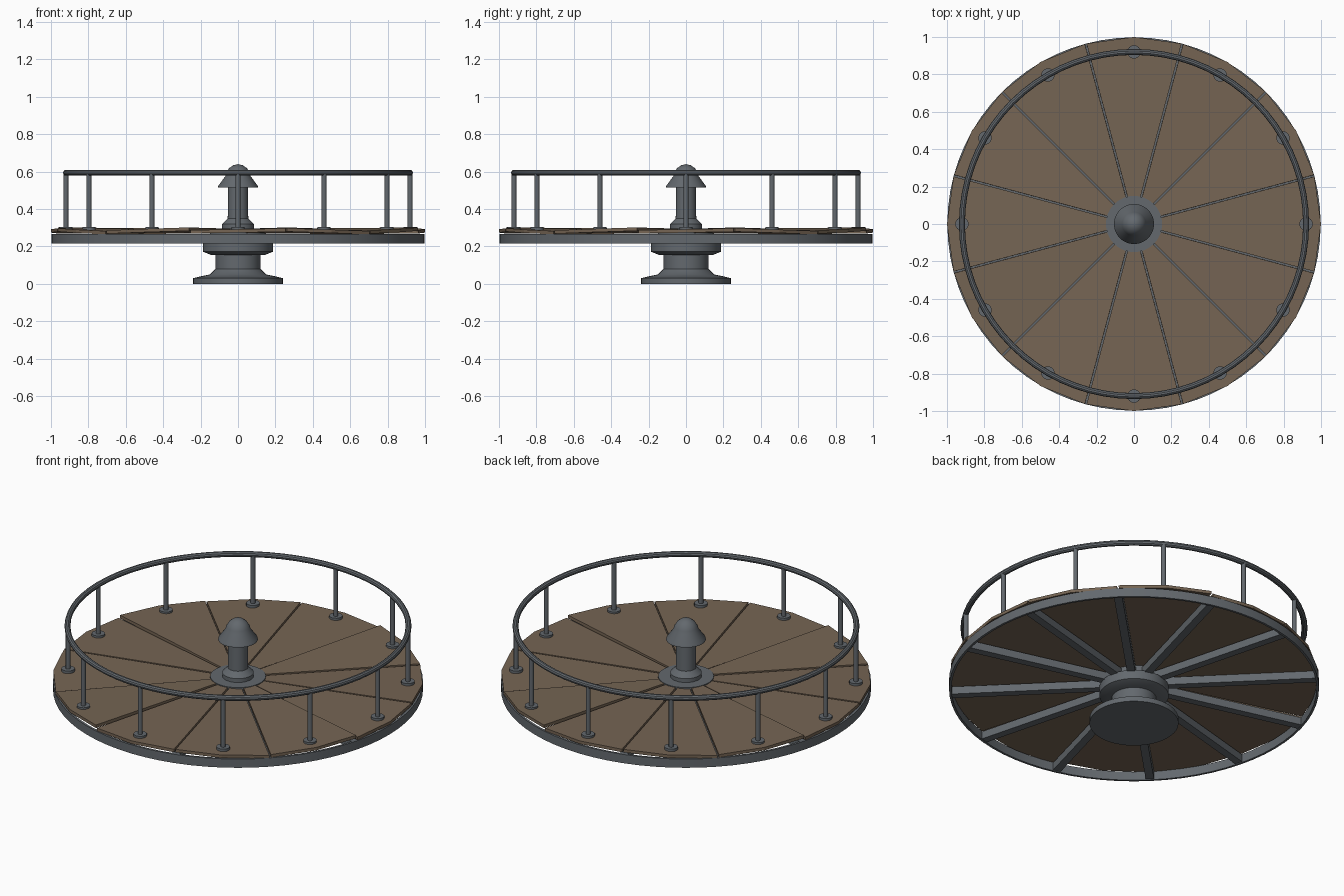
import bpy, bmesh
from math import sin, cos, pi, radians
from mathutils import Matrix, Vector

cube = bpy.data.objects.get("Cube")
if cube:
    bpy.data.objects.remove(cube)


def material(name, rgb):
    m = bpy.data.materials.new(name)
    m.use_nodes = True
    m.diffuse_color = (*rgb, 1)
    m.node_tree.nodes["Principled BSDF"].inputs["Base Color"].default_value = (*rgb, 1)
    return m


METAL = material("grey_metal", (0.125, 0.14, 0.155))
WOOD = material("brown_wood", (0.18, 0.13, 0.088))


def finish(bm, name, mat, smooth=True):
    bmesh.ops.recalc_face_normals(bm, faces=bm.faces)
    mesh = bpy.data.meshes.new(name)
    bm.to_mesh(mesh)
    bm.free()
    mesh.materials.append(mat)
    ob = bpy.data.objects.new(name, mesh)
    bpy.context.collection.objects.link(ob)
    if smooth:
        bpy.ops.object.select_all(action='DESELECT')
        ob.select_set(True)
        bpy.context.view_layer.objects.active = ob
        bpy.ops.object.shade_smooth_by_angle(angle=radians(35))
    return ob


def lathe(name, profile, steps=48, closed=False):
    """Spin an (r, z) profile round the z axis."""
    bm = bmesh.new()
    vs = [bm.verts.new((r, 0, z)) for r, z in profile]
    es = [bm.edges.new(p) for p in zip(vs, vs[1:])]
    if closed:
        es.append(bm.edges.new((vs[-1], vs[0])))
    bmesh.ops.spin(bm, geom=vs + es, cent=(0, 0, 0), axis=(0, 0, 1),
                   angle=2 * pi, steps=steps)
    bmesh.ops.remove_doubles(bm, verts=bm.verts, dist=1e-5)
    return finish(bm, name, METAL)


# Pedestal, bearing and centre column
lathe("pedestal", [(0, 0), (0.24, 0), (0.24, 0.03), (0.2, 0.04), (0.15, 0.05),
                   (0.12, 0.08), (0.12, 0.16), (0, 0.16)])
lathe("bearing", [(0, 0.155), (0.145, 0.155), (0.187, 0.172), (0.187, 0.225), (0, 0.225)])
lathe("hub_plate", [(0, 0.22), (0.15, 0.22), (0.15, 0.297), (0, 0.297)])
lathe("column", [(0, 0.29), (0.085, 0.29), (0.085, 0.32), (0.055, 0.35),
                 (0.052, 0.53), (0, 0.53)])
lathe("column_cap", [(0, 0.515), (0.107, 0.515), (0.105, 0.525), (0.068, 0.575),
                     (0.064, 0.592), (0.048, 0.618), (0.026, 0.634), (0, 0.64)])

# Deck rim and hand rail
lathe("deck_rim", [(0.985, 0.215), (0.998, 0.215), (0.998, 0.267), (0.985, 0.267)], 72, True)
lathe("hand_rail", [(0.92 + 0.016 * cos(a * pi / 5), 0.594 + 0.016 * sin(a * pi / 5))
                    for a in range(10)], 72, True)

# Wooden deck boards: three slightly warped kinds repeated round the deck
lean = (0.018, -0.03, 0.03)
drop = (0.0, -0.002, 0.002)
for i in range(12):
    bm = bmesh.new()
    half, gap = pi / 12, 0.005
    outline = [Vector((cos(a) * r, sin(a) * r, 0.292)) for r, a in
               ((0.1, -half), (1, -half), (1, 0), (1, half), (0.1, half))]
    for v in outline:
        side = (v.y > 0.001) - (v.y < -0.001)
        v.x -= side * side * gap * sin(half)
        v.y -= side * gap
    face = bm.faces.new([bm.verts.new(v) for v in outline])
    ext = bmesh.ops.extrude_face_region(bm, geom=[face])
    low = [g for g in ext["geom"] if isinstance(g, bmesh.types.BMVert)]
    bmesh.ops.translate(bm, verts=low, vec=(0, 0, -0.018))
    pivot = Matrix.Translation((0, 0, 0.283 + drop[i % 3]))
    warp = pivot @ Matrix.Rotation(lean[i % 3], 4, 'X') @ Matrix.Translation((0, 0, -0.283))
    bm.transform(Matrix.Rotation(i * pi / 6, 4, 'Z') @ warp)
    finish(bm, f"deck_board_{i + 1}", WOOD, False)

# Support beams under the joints, rail posts and their flanges
for i in range(12):
    bm = bmesh.new()
    bmesh.ops.create_cube(bm, size=1)
    bm.transform(Matrix.Rotation((i + 0.5) * pi / 6, 4, 'Z')
                 @ Matrix.Translation((0.56, 0, 0.242))
                 @ Matrix.Diagonal((0.86, 0.045, 0.045, 1)))
    finish(bm, f"support_beam_{i + 1}", METAL, False)

    bm = bmesh.new()
    spot = Matrix.Rotation(i * pi / 6, 4, 'Z') @ Matrix.Translation((0.92, 0, 0))
    for radius, z0, z1 in ((0.013, 0.29, 0.59), (0.036, 0.285, 0.305)):
        bmesh.ops.create_cone(bm, cap_ends=True, segments=16, radius1=radius,
                              radius2=radius, depth=z1 - z0,
                              matrix=spot @ Matrix.Translation((0, 0, (z0 + z1) / 2)))
    finish(bm, f"rail_post_{i + 1}", METAL)
